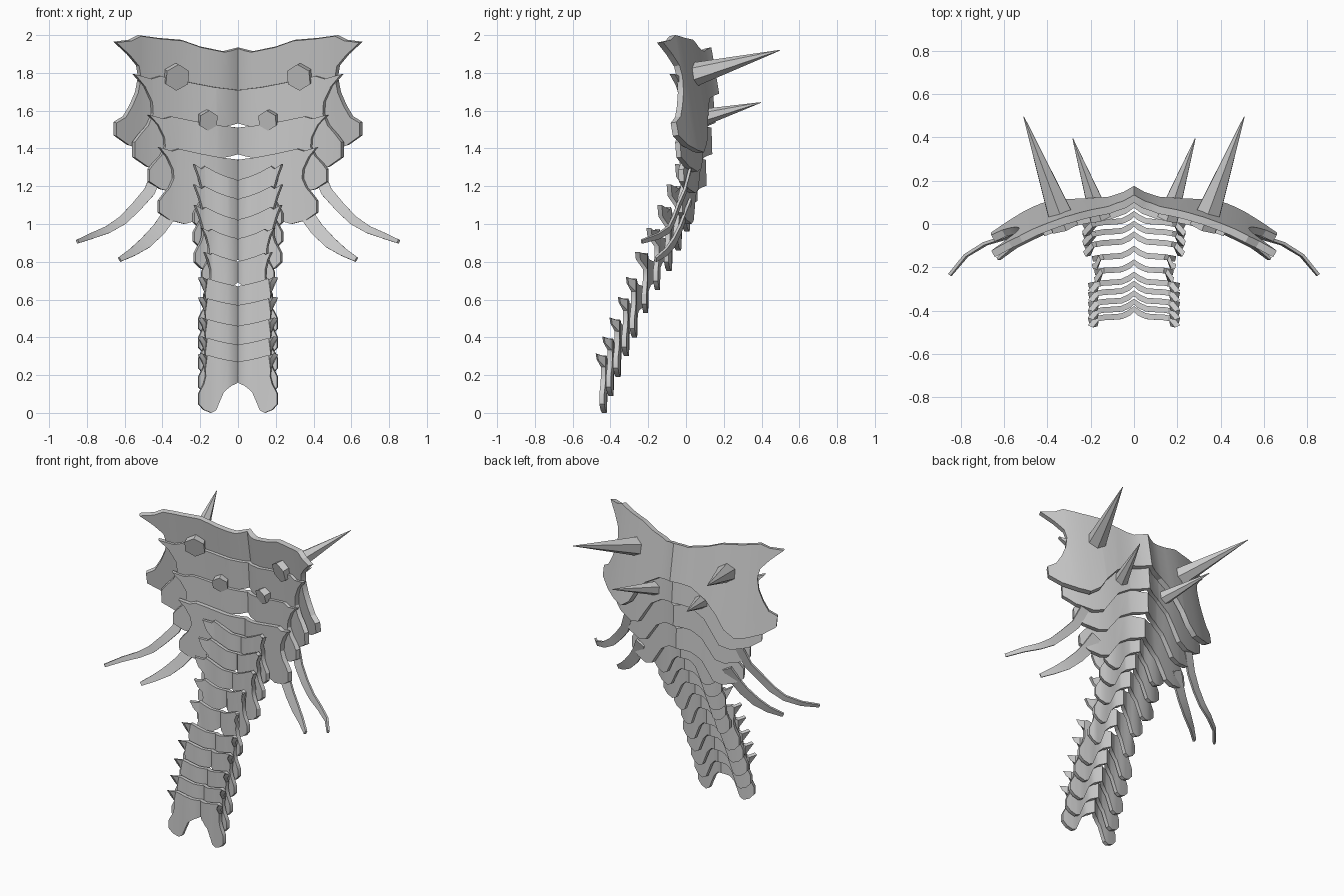
import bpy, bmesh
from mathutils import Vector

if "Cube" in bpy.data.objects:
    bpy.data.objects.remove(bpy.data.objects["Cube"])

# Cross-sections of the plates: (distance from ridge, drop towards the front)
WIDE = [(0, 0), (.05, .03), (.12, .055), (.19, .066), (.25, .077), (.32, .094),
        (.40, .122), (.46, .145), (.52, .173), (.58, .207), (.70, .275)]
NARROW = [(0, 0), (.03, .02), (.06, .034), (.10, .037), (.14, .039), (.18, .046), (.30, .072)]


def drop(section, x):
    for (x0, d0), (x1, d1) in zip(section, section[1:]):
        if x <= x1:
            return d0 + (d1 - d0) * (x - x0) / (x1 - x0)
    return section[-1][1]


def finish(bm, name, thickness, smooth=True):
    """Mirror, thicken and shade a half surface."""
    me = bpy.data.meshes.new(name)
    bm.to_mesh(me)
    bm.free()
    ob = bpy.data.objects.new(name, me)
    bpy.context.collection.objects.link(ob)
    m = ob.modifiers.new("mirror", 'MIRROR')
    m.use_clip = True
    if thickness:
        s = ob.modifiers.new("thick", 'SOLIDIFY')
        s.thickness = thickness
        s.offset = -1
    bpy.ops.object.select_all(action='DESELECT')
    ob.select_set(True)
    bpy.context.view_layer.objects.active = ob
    bpy.ops.object.convert(target='MESH')
    if smooth:
        bpy.ops.object.shade_smooth_by_angle(angle=.45)
    return ob


def plate(name, outline, top_z, ridge_y, thickness, section, lean, flare=0):
    """Half outline in x,z, cut into strips and bent along the section."""
    bm = bmesh.new()
    f = bm.faces.new([bm.verts.new((x, 0, z)) for x, z in outline])
    f.normal_update()
    if f.normal.y < 0:
        f.normal_flip()
    for x, _ in section[1:-1]:
        geom = bm.verts[:] + bm.edges[:] + bm.faces[:]
        bmesh.ops.bisect_plane(bm, geom=geom, plane_co=(x, 0, 0), plane_no=(1, 0, 0))
    width = max(x for x, _ in outline)
    for v in bm.verts:
        x, z = v.co.x, v.co.z
        v.co.y = ridge_y + lean * (top_z - z) - drop(section, x)
        if z > top_z and x > .88 * width:  # corner tips curl forwards
            v.co.y -= flare
    finish(bm, name, thickness)


# Large shoulder plate
plate("shoulder_plate", [
    (0, 1.935), (.08, 1.915), (.2, 1.94), (.3, 1.975), (.42, 1.985), (.53, 2.0), (.58, 1.975),
    (.66, 1.965), (.59, 1.9), (.54, 1.84), (.53, 1.78), (.545, 1.7), (.575, 1.63), (.61, 1.57),
    (.66, 1.54), (.66, 1.47), (.59, 1.42), (.5, 1.39), (.43, 1.38), (.36, 1.43), (.31, 1.51),
    (.23, 1.6), (.12, 1.665), (0, 1.69)], 1.93, .135, .035, WIDE, .17)

# Overlapping plates: share of width, height from the top of the ridge
SHAPE = [(0, 0), (.22, .015), (.5, .045), (.75, .075), (.84, .06), (1, .085), (.9, .02),
         (.83, -.05), (.82, -.10), (.87, -.15), (.95, -.19), (1, -.22), (1, -.285), (.87, -.325),
         (.68, -.346), (.55, -.33), (.46, -.27), (.36, -.205), (.2, -.16), (0, -.14)]


def scaled(width, scale, top_z, tip=1):
    return [(x * width, top_z + z * scale * (tip if z > 0 else 1)) for x, z in SHAPE]


# Chest plates: top z, ridge y, half width, height scale, lean
for i, (z, y, w, s, k) in enumerate([(1.71, .142, .56, 1.25, .08), (1.51, .135, .48, 1.0, .03),
                                     (1.34, .105, .425, .98, .03)]):
    plate(f"back_plate_{i + 1}", scaled(w, s, z, .8), z, y, .03, WIDE, k)

# Narrow tail plates: top z, ridge y, half width, tip height
TAIL = [(1.23, .06, .24, 1.3), (1.13, .015, .24, 1.2), (1.02, -.035, .235, 1.2),
        (.92, -.10, .195, .9), (.80, -.163, .185, .8), (.67, -.22, .213, .7),
        (.57, -.263, .213, .6), (.46, -.307, .213, .6), (.36, -.345, .213, .6),
        (.27, -.38, .213, .6)]
for i, (z, y, w, tip) in enumerate(TAIL):
    plate(f"tail_plate_{i + 1}", scaled(w, .78, z, tip), z, y, .026, NARROW, .0, .035)


# Back spikes, six-sided cones
def spike(name, base, tip, radius):
    base, tip = Vector(base), Vector(tip)
    axis = tip - base
    bm = bmesh.new()
    bmesh.ops.create_cone(bm, cap_ends=True, segments=6, radius1=radius, radius2=.002,
                          depth=axis.length)
    rot = axis.to_track_quat('Z', 'Y')
    for v in bm.verts:
        v.co = rot @ v.co + (base + tip) / 2
    finish(bm, name, 0, smooth=False)


spike("upper_spikes", (.32, -.015, 1.775), (.51, .497, 1.92), .072)
spike("lower_spikes", (.155, .025, 1.547), (.283, .395, 1.643), .055)


# Side tendrils, curved flat ribbons
def tendril(name, path, widths):
    pts = [Vector(p) for p in path]
    bm = bmesh.new()
    rows = []
    for i, (p, w) in enumerate(zip(pts, widths)):
        t = pts[min(i + 1, len(pts) - 1)] - pts[max(i - 1, 0)]
        side = Vector((-t.z, 0, t.x)).normalized() * w / 2
        rows.append((bm.verts.new(p - side), bm.verts.new(p + side)))
    for a, b in zip(rows, rows[1:]):
        bm.faces.new((a[0], a[1], b[1], b[0]))
    finish(bm, name, .014)


tendril("upper_tendrils", [(.42, .03, 1.29), (.47, .0, 1.17), (.54, -.035, 1.09), (.61, -.06, 1.02),
                           (.69, -.085, .97), (.78, -.14, .935), (.855, -.23, .905)],
        [.06, .06, .055, .05, .04, .032, .02])
tendril("lower_tendrils", [(.33, .03, 1.12), (.37, .0, 1.04), (.42, -.025, .97), (.49, -.06, .90),
                           (.56, -.10, .85), (.63, -.155, .81)],
        [.07, .075, .072, .065, .045, .025])
